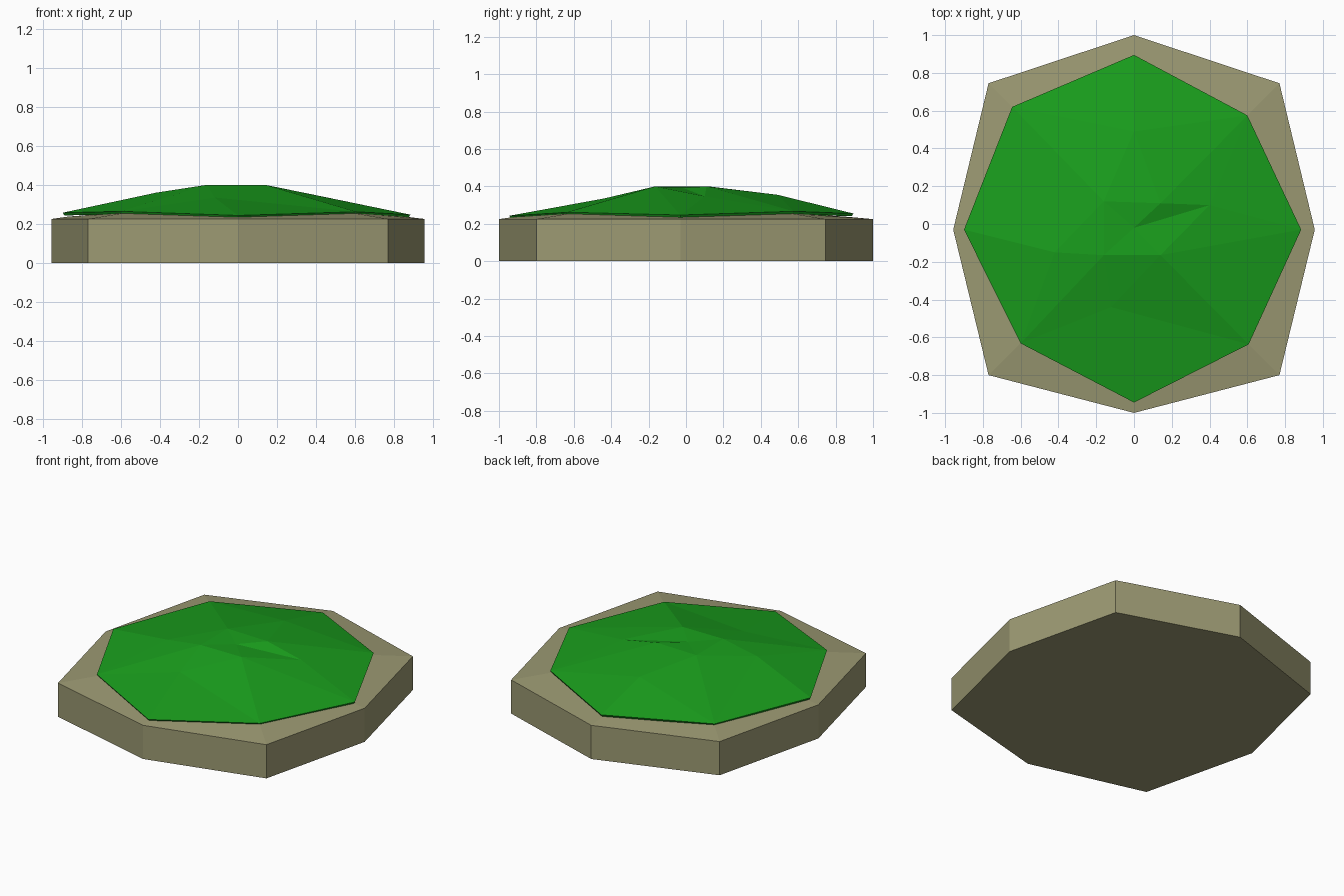
import bpy

if "Cube" in bpy.data.objects:
    bpy.data.objects.remove(bpy.data.objects["Cube"])


def material(name, color):
    m = bpy.data.materials.new(name)
    m.diffuse_color = color
    m.use_nodes = True
    m.node_tree.nodes["Principled BSDF"].inputs["Base Color"].default_value = m.diffuse_color
    return m


def make(name, verts, faces, mat):
    me = bpy.data.meshes.new(name)
    me.from_pydata(verts, [], faces)
    me.update()
    ob = bpy.data.objects.new(name, me)
    bpy.context.collection.objects.link(ob)
    me.materials.append(mat)
    return ob


def band(a, b, n=8):
    """Quads joining the ring starting at index a to the ring starting at b."""
    return [(a + i, b + i, b + (i + 1) % n, a + (i + 1) % n) for i in range(n)]


stone = material("sandstone", (0.33, 0.32, 0.17, 1))
grass = material("grass", (0.01, 0.34, 0.012, 1))

# Outlines run clockwise from the back: N, NE, E, SE, S, SW, W, NW
outer = [(0, 1), (.77, .745), (.957, -.03), (.77, -.8),
         (0, -1), (-.77, -.8), (-.957, -.03), (-.77, .745)]
rim = [(0, .895, .255), (.6, .575, .267), (.885, -.03, .247), (.607, -.637, .262),
       (0, -.945, .243), (-.6, -.632, .264), (-.9, -.03, .257), (-.645, .62, .262)]

# Stone base: straight wall, then a slightly rising top under the grass
verts = [(x, y, 0) for x, y in outer] + [(x, y, .225) for x, y in outer]
for i, (x, y, z) in enumerate(rim):
    verts.append((x * .97, y * .97, .256 if i % 2 else .237))
verts.append((0, 0, .26))
faces = [tuple(range(8))] + band(0, 8) + band(8, 16)
faces += [(16 + i, 24, 16 + (i + 1) % 8) for i in range(8)]
make("stone_base", verts, faces, stone)

# Grass mound: irregular faceted top with a thin edge
N, NE, E, SE, S, SW, W, NW = range(8)
A, B, C, D, F, G, H, J, O = range(8, 17)
peaks = [(0, .49, .355), (.14, .11, .4), (.4, .1, .347), (.14, -.165, .4),
         (-.12, -.44, .335), (-.16, -.165, .4), (-.42, -.15, .36),
         (-.16, .12, .4), (0, -.02, .393)]
top = [(A, N, NE), (A, NW, N), (A, J, NW), (A, B, J), (A, NE, B), (B, NE, C),
       (C, NE, E), (C, E, D), (D, E, SE), (D, SE, F), (F, SE, S), (F, S, SW),
       (F, SW, G), (F, G, D), (G, SW, H), (H, SW, W), (H, W, NW), (H, NW, J),
       (H, J, G), (O, J, B), (O, B, C), (O, C, D), (O, D, G), (O, G, J)]
skirt = [(x * .99, y * .99, z - .014) for x, y, z in rim]
top = [f[::-1] if (lambda p: (p[1][0] - p[0][0]) * (p[2][1] - p[0][1])
                   - (p[1][1] - p[0][1]) * (p[2][0] - p[0][0]))
       ([(rim + peaks)[k] for k in f]) < 0 else f for f in top]
make("grass_mound", rim + peaks + skirt,
     top + [f[::-1] for f in band(0, 17)] + [tuple(range(17, 25))], grass)

# Consistent outward normals
import bmesh
for ob in bpy.data.objects:
    bm = bmesh.new()
    bm.from_mesh(ob.data)
    bmesh.ops.recalc_face_normals(bm, faces=bm.faces)
    bm.to_mesh(ob.data)
    bm.free()
